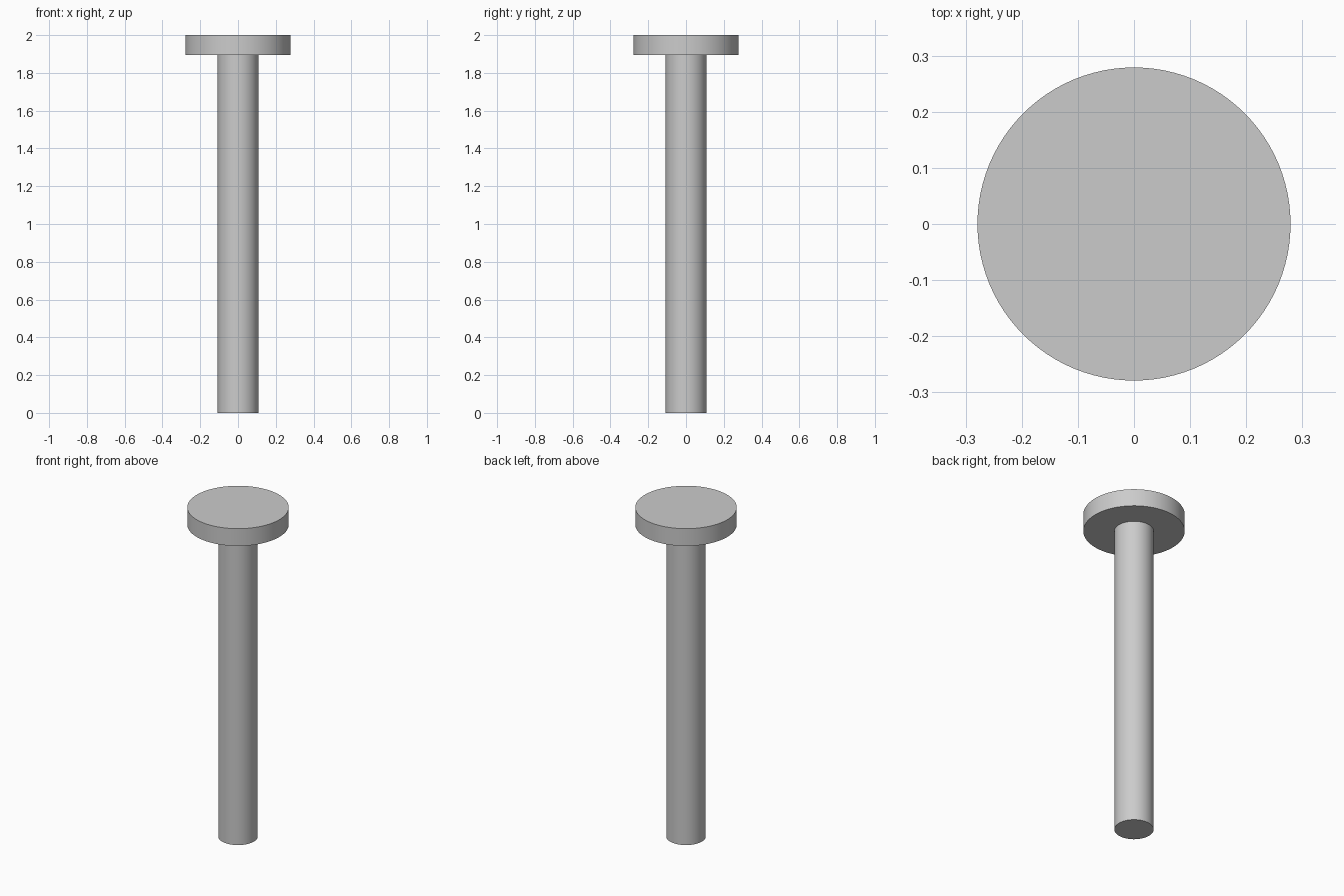
import bpy, bmesh, math

if "Cube" in bpy.data.objects:
    bpy.data.objects.remove(bpy.data.objects["Cube"])

SIDES = 96

# Half profile of the pin (radius, height): shaft, underside of head, rim, top
PROFILE = [(0.108, 0.0), (0.108, 1.895), (0.279, 1.895), (0.279, 2.0)]

bm = bmesh.new()
rings = []
for r, z in PROFILE:
    rings.append([bm.verts.new((r * math.cos(2 * math.pi * i / SIDES),
                                r * math.sin(2 * math.pi * i / SIDES), z))
                  for i in range(SIDES)])

# Walls between neighbouring rings
for low, high in zip(rings, rings[1:]):
    for i in range(SIDES):
        j = (i + 1) % SIDES
        bm.faces.new((low[i], low[j], high[j], high[i]))

# Flat end caps
bm.faces.new(rings[0][::-1])
bm.faces.new(rings[-1])

mesh = bpy.data.meshes.new("flat_head_pin")
bm.to_mesh(mesh)
bm.free()
pin = bpy.data.objects.new("flat_head_pin", mesh)
bpy.context.collection.objects.link(pin)

# Smooth round walls, sharp rims
bpy.context.view_layer.objects.active = pin
pin.select_set(True)
bpy.ops.object.shade_smooth_by_angle(angle=math.radians(30))
